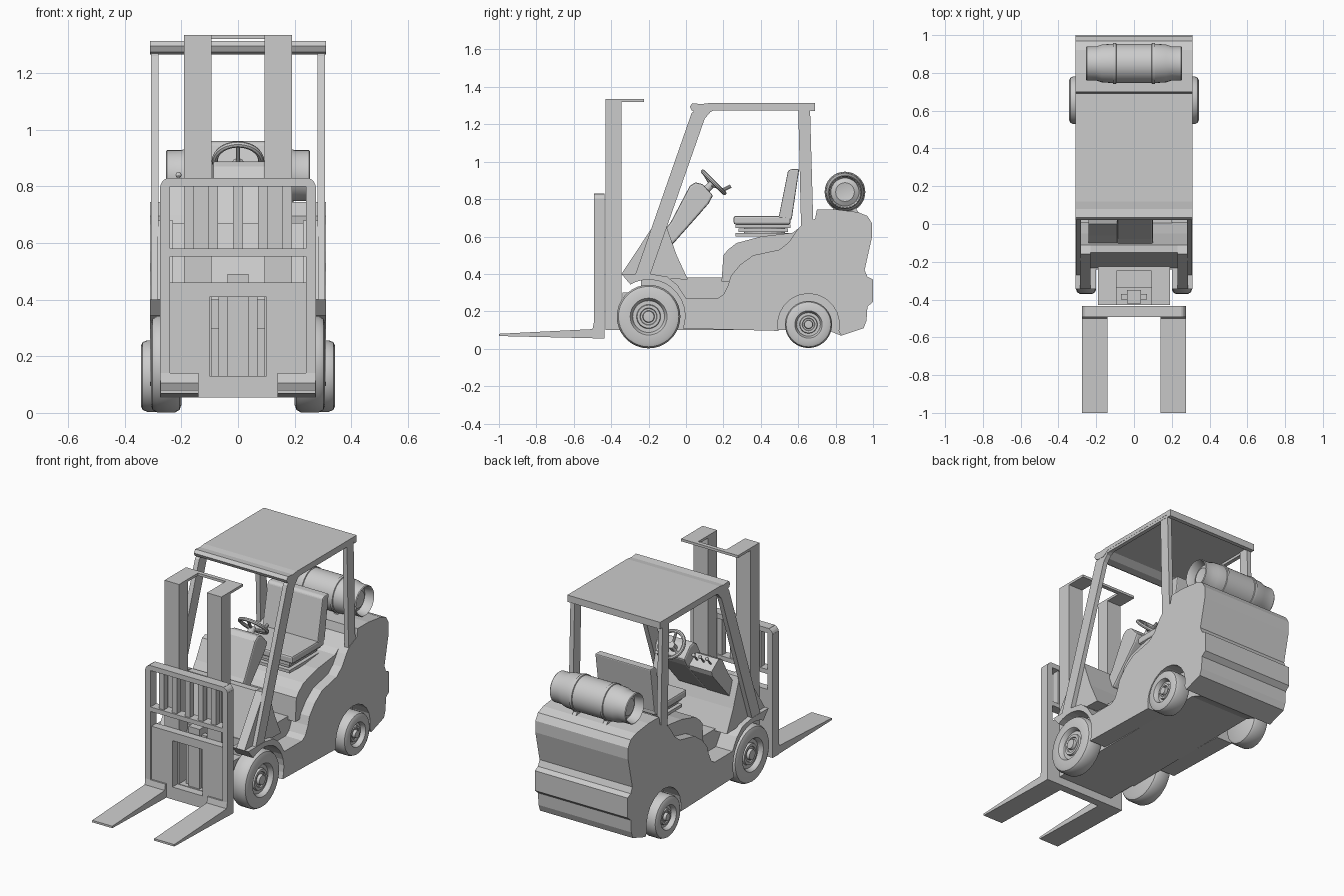
import bpy, bmesh
from math import sin, cos, radians, pi
from mathutils import Vector

if "Cube" in bpy.data.objects:
    bpy.data.objects.remove(bpy.data.objects["Cube"])


def finish(name, bm, smooth=False):
    bmesh.ops.recalc_face_normals(bm, faces=bm.faces)
    me = bpy.data.meshes.new(name)
    bm.to_mesh(me)
    bm.free()
    ob = bpy.data.objects.new(name, me)
    bpy.context.collection.objects.link(ob)
    if smooth:
        bpy.ops.object.select_all(action='DESELECT')
        ob.select_set(True)
        bpy.context.view_layer.objects.active = ob
        bpy.ops.object.shade_smooth_by_angle(angle=radians(35))
    return ob


def prism(name, profile, x0, x1, both=False):
    """Extrude a (y, z) outline along x, optionally mirrored to -x."""
    bm = bmesh.new()
    for s in ((1, -1) if both else (1,)):
        f = bm.faces.new([bm.verts.new((s * x0, y, z)) for y, z in profile])
        new = bmesh.ops.extrude_face_region(bm, geom=[f])['geom']
        vs = [g for g in new if isinstance(g, bmesh.types.BMVert)]
        bmesh.ops.translate(bm, vec=(s * (x1 - x0), 0, 0), verts=vs)
    return finish(name, bm)


def box(name, x0, x1, y0, y1, z0, z1, both=False):
    return prism(name, [(y0, z0), (y1, z0), (y1, z1), (y0, z1)], x0, x1, both)


def lathe(name, profile, cy, cz, both=False, n=32):
    """Spin (x, radius) points about an x-parallel axis."""
    bm = bmesh.new()
    for s in ((1, -1) if both else (1,)):
        vs = [bm.verts.new((s * x, cy, cz + r)) for x, r in profile]
        es = [bm.edges.new(p) for p in zip(vs, vs[1:])]
        bmesh.ops.spin(bm, geom=vs + es, cent=(0, cy, cz), axis=(1, 0, 0),
                       angle=2 * pi, steps=n, use_duplicate=False)
    bmesh.ops.remove_doubles(bm, verts=bm.verts, dist=1e-5)
    return finish(name, bm, True)


def rod(name, a, b, r, n=10):
    a, b = Vector(a), Vector(b)
    bpy.ops.mesh.primitive_cylinder_add(vertices=n, radius=r, depth=(b - a).length, location=(a + b) / 2)
    ob = bpy.context.object
    ob.name = name
    ob.rotation_euler = (b - a).to_track_quat('Z', 'Y').to_euler()
    return ob


def bevel(ob, w, seg=2):
    m = ob.modifiers.new("bevel", 'BEVEL')
    m.width, m.segments = w, seg
    return ob


def arch(cy, cz, r, a0, a1, n=12):
    return [(cy + r * cos(radians(a0 + (a1 - a0) * i / n)),
             cz + r * sin(radians(a0 + (a1 - a0) * i / n))) for i in range(n + 1)]


# Body: outer side slabs with wheel arches, plus solid core
seat_side = [(.17, .27), (.2, .29), (.225, .34), (.24, .39), (.29, .45), (.36, .5), (.5, .53),
             (.55, .57), (.59, .63), (.62, .665), (.69, .695), (.7, .745)]
tail = [(.8, .745), (.92, .73), (.97, .71), (.995, .67), (.995, .6), (.955, .42), (.97, .385),
        (1, .37), (1, .25), (.97, .225), (.965, .15), (.95, .11), (.83, .07)]
prism("body_side", [(-.345, .4), (-.19, .4), (-.1, .385), (-.045, .34), (0, .27)] + seat_side + tail
      + arch(.655, .13, .165, -12, 192) + arch(-.2, .175, .195, -20, 120), .2, .31, True)
prism("body_core", [(-.24, .1), (-.24, .4), (-.01, .4), (0, .38), (.19, .38), (.24, .39)]
      + seat_side[4:] + tail + [(.78, .09), (.75, .1)], -.2, .2)
prism("engine_hood", [(.19, .36), (.2, .5), (.225, .53), (.27, .565), (.4, .6), (.57, .62),
                      (.61, .65), (.61, .4), (.3, .36)], -.25, .25)
box("chassis_nose", -.19, .19, -.34, -.24, .1, .3)

# Front cowl, side plates and driver console
prism("cowl", [(-.24, .38), (-.15, .67), (-.11, .67), (-.05, .5), (.01, .37)], -.28, .28)
prism("cowl_plate", [(-.345, .4), (-.16, .68), (-.11, .67), (-.19, .4)], .23, .285, True)
bevel(prism("steering_console", [(-.14, .6), (-.08, .68), (.02, .87), (.05, .89), (.09, .88), (.145, .82),
                                 (.12, .775), (-.07, .56)], -.09, .1), .01)
prism("lever_console", [(-.13, .6), (-.06, .7), (.0, .81), (.03, .82), (.1, .77), (.09, .74), (-.07, .56)],
      -.24, -.09)
for i in range(3):
    x = -.21 + i * .045
    rod("control_lever", (x, .05, .78), (x, .1, .84), .005)
    bpy.ops.mesh.primitive_uv_sphere_add(segments=10, ring_count=6, radius=.011, location=(x, .1, .84))
    bpy.context.object.name = "lever_knob"

# Steering wheel
centre = Vector((0, .148, .89))
bpy.ops.mesh.primitive_torus_add(location=centre, rotation=(-pi / 4, 0, 0), major_radius=.082,
                                 minor_radius=.011, major_segments=28, minor_segments=8)
bpy.context.object.name = "steering_wheel"
bpy.ops.object.shade_smooth_by_angle()
hub = centre - Vector((0, .015, .015))
rod("steering_shaft", (0, .08, .82), hub + Vector((0, .01, .01)), .02, 14)
for a in (90, 210, 330):
    c, s = .08 * cos(radians(a)), .08 * sin(radians(a))
    rod("wheel_spoke", hub, centre + Vector((c, -s * .707, s * .707)), .008)
rod("turn_knob", (.03, .2, .85), (.03, .24, .87), .01)

# Seat
rod("seat_swivel", (0, .42, .6), (0, .42, .67), .11, 20)
for z, g in ((.6, 0), (.625, .015), (.645, 0)):
    box("seat_base", -.16 + g, .16 - g, .265 + g, .56 - g, z, z + .018)
bevel(box("seat_cushion", -.185, .185, .255, .56, .665, .71), .01)
bevel(prism("seat_back", [(.495, .7), (.545, .95), (.56, .96), (.605, .96), (.565, .69)], -.185, .185), .006)

# Overhead guard
prism("roof", [(.03, 1.275), (.02, 1.295), (.035, 1.313), (.08, 1.308), (.12, 1.313), (.69, 1.313), (.69, 1.272),
               (.665, 1.272), (.66, 1.29), (.14, 1.29), (.1, 1.265), (.05, 1.265)], -.31, .31)
box("roof_rail", .285, .309, .12, .67, 1.275, 1.3, True)
prism("front_post", [(-.27, .4), (-.19, .4), (.1, 1.23), (.13, 1.265), (.16, 1.28), (.07, 1.29), (.03, 1.26)],
      .28, .308, True)
prism("rear_post", [(.615, .66), (.68, .69), (.663, 1.29), (.6, 1.29)], .28, .308, True)

# Mast
box("mast_rail", .093, .19, -.43, -.345, .1, 1.335, True)
box("mast_top_arm", .093, .19, -.345, -.225, 1.32, 1.335, True)
box("mast_top_bar", -.1, .1, -.25, -.225, 1.32, 1.335)
box("lift_cylinder", -.037, .037, -.42, -.35, .1, .49)
box("lift_guide", .037, .068, -.4, -.37, .1, .45, True)
box("mast_foot", -.19, .19, -.43, -.34, .1, .13)

# Carriage and load backrest
Y0, Y1 = -.493, -.435
box("carriage_side", .24, .275, Y0, Y1, .055, .8, True)
box("carriage_plate", .1, .245, Y0 + .01, Y1, .055, .46, True)
box("carriage_top", -.1, .1, Y0 + .01, Y1, .41, .46)
box("carriage_bottom", -.1, .1, Y0 + .01, Y1, .055, .13)
box("backrest_bottom_bar", -.24, .24, Y0, Y1, .553, .58)
bm_top = [(Y0, .8), (Y1, .8), (Y1, .83), (Y0, .83)]
prism("backrest_top_bar", bm_top, -.25, .25)
lathe_corner = bmesh.new()
for s in (1, -1):
    pts = [(s * .24, .79)] + [(s * x, z) for x, z in arch(.24, .795, .035, 0, 90, 5)]
    f = lathe_corner.faces.new([lathe_corner.verts.new((x, Y0, z)) for x, z in pts])
    new = bmesh.ops.extrude_face_region(lathe_corner, geom=[f])['geom']
    bmesh.ops.translate(lathe_corner, vec=(0, Y1 - Y0, 0),
                        verts=[g for g in new if isinstance(g, bmesh.types.BMVert)])
finish("backrest_corner", lathe_corner)
for i in range(5):
    x = (i - 2) * .087
    box("backrest_bar", x - .017, x + .017, Y0 + .01, Y1 - .01, .57, .81)

# Forks
prism("fork", [(-1, .068), (-1, .08), (-.5, .105), (Y0, .14), (Y1, .14), (Y1, .07), (-.45, .055)],
      .14, .274, True)

# Wheels
for name, x, w, R, y, z in (("front_wheel", .2, .108, .17, -.2, .172), ("rear_wheel", .235, .108, .126, .655, .13)):
    shape = [(0, 0), (0, .85), (.06, .95), (.2, 1), (.8, 1), (.94, .95), (1, .85), (1, .58), (.92, .54),
             (.75, .5), (.75, .38), (.86, .36), (.86, .27), (.8, .25), (.8, .19), (.96, .17), (.98, 0)]
    lathe(name, [(x + a * w, r * R) for a, r in shape], y, z, True, 36)

# Gas tank with straps and cradle feet
half = [(.205, 0), (.215, .05), (.2, .075), (.25, .082), (.255, .086), (.25, .09), (.2, .09), (.17, .1), (.112, .104),
        (.11, .109), (.095, .109), (.093, .104)]
lathe("gas_tank", [(-x, r) for x, r in half] + half[::-1], .85, .838)
prism("tank_foot", [(.77, .73), (.8, .76), (.85, .74), (.9, .76), (.93, .72)], .09, .115, True)
